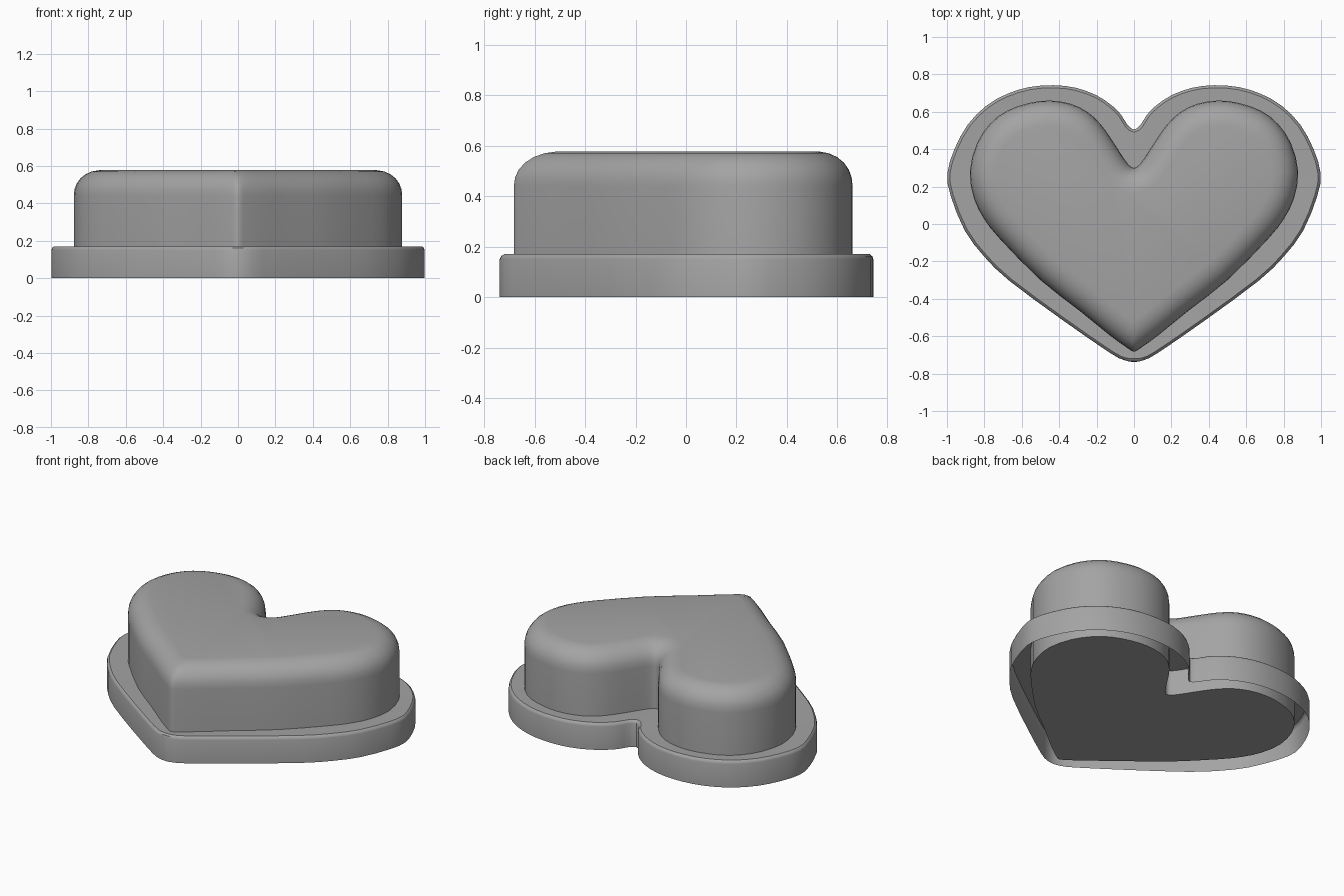
import bpy, bmesh, math
from mathutils import Vector

if "Cube" in bpy.data.objects:
    bpy.data.objects.remove(bpy.data.objects["Cube"])

grey = bpy.data.materials.new("plain grey")
grey.diffuse_color = (0.37, 0.37, 0.37, 1)
grey.use_nodes = True
grey.node_tree.nodes["Principled BSDF"].inputs["Base Color"].default_value = grey.diffuse_color

# Right halves of the two heart outlines, from notch to tip
OUTER = [(0, .505), (.035, .53), (.07, .585), (.12, .635), (.20, .688), (.31, .728), (.43, .742),
         (.56, .732), (.68, .695), (.79, .632), (.89, .53), (.96, .40), (.998, .27), (.98, .15),
         (.905, -.035), (.80, -.175), (.665, -.305), (.38, -.515), (.13, -.688), (.055, -.727), (0, -.738)]
INNER = [(0, .30), (.03, .318), (.07, .375), (.125, .46), (.18, .535), (.25, .60), (.34, .643),
         (.45, .66), (.56, .647), (.68, .605), (.77, .535), (.84, .43), (.878, .28), (.855, .135),
         (.80, .025), (.717, -.08), (.50, -.30), (.29, -.465), (.13, -.595), (.03, -.667), (0, -.682)]


def refine(pts):
    """Double the point count along a Catmull-Rom curve."""
    p = [Vector(q) for q in pts]
    p = [Vector((-p[1].x, p[1].y))] + p + [Vector((-p[-2].x, p[-2].y))]
    out = []
    for i in range(1, len(p) - 2):
        out += [p[i], (9 * (p[i] + p[i + 1]) - p[i - 1] - p[i + 2]) / 16]
    return out + [p[-2]]


def heart(half, inset):
    """Closed heart loop moved inwards by inset."""
    n = len(half)
    tip_y = half[-1].y + inset * 1.28
    res = []
    for i, p in enumerate(half):
        if i == 0:
            q = Vector((0, p.y - inset))
        elif i == n - 1:
            q = Vector((0, tip_y))
        else:
            d = (half[i + 1] - half[i - 1]).normalized()
            q = p + Vector((d.y, -d.x)) * inset
            q.x = max(q.x, p.x * 0.3)
            q.y = max(q.y, tip_y)
        res.append(q)
    return res + [Vector((-q.x, q.y)) for q in res[-2:0:-1]]


def loft(name, rings, cap_top, cap_bottom):
    """Skin a stack of (loop, height) rings."""
    bm = bmesh.new()
    rows = [[bm.verts.new((q.x, q.y, z)) for q in loop] for loop, z in rings]
    n = len(rows[0])
    for a, b in zip(rows, rows[1:]):
        for i in range(n):
            j = (i + 1) % n
            bm.faces.new((a[j], a[i], b[i], b[j]))
    if cap_top:
        bm.faces.new(rows[-1][::-1])
    if cap_bottom:
        bm.faces.new(rows[0])
    me = bpy.data.meshes.new(name)
    bm.to_mesh(me)
    bm.free()
    me.materials.append(grey)
    ob = bpy.data.objects.new(name, me)
    bpy.context.collection.objects.link(ob)
    bpy.ops.object.select_all(action='DESELECT')
    ob.select_set(True)
    bpy.context.view_layer.objects.active = ob
    bpy.ops.object.shade_smooth_by_angle(angle=math.radians(35))


outer, inner = refine(OUTER), refine(INNER)

# Flange: open-bottomed skirt with a softened top edge
loft("base_flange",
     [(heart(outer, i), z) for i, z in [(0, 0), (0, .15), (.004, .162), (.014, .17)]]
     + [(heart(inner, 0), .168)], False, False)

# Heart body: straight wall with a rounded shoulder and flat top
loft("heart_body",
     [(heart(inner, i), z) for i, z in
      [(0, .005), (0, .44), (.004, .475), (.015, .505), (.035, .533),
       (.062, .555), (.095, .57), (.135, .577)]], True, True)
